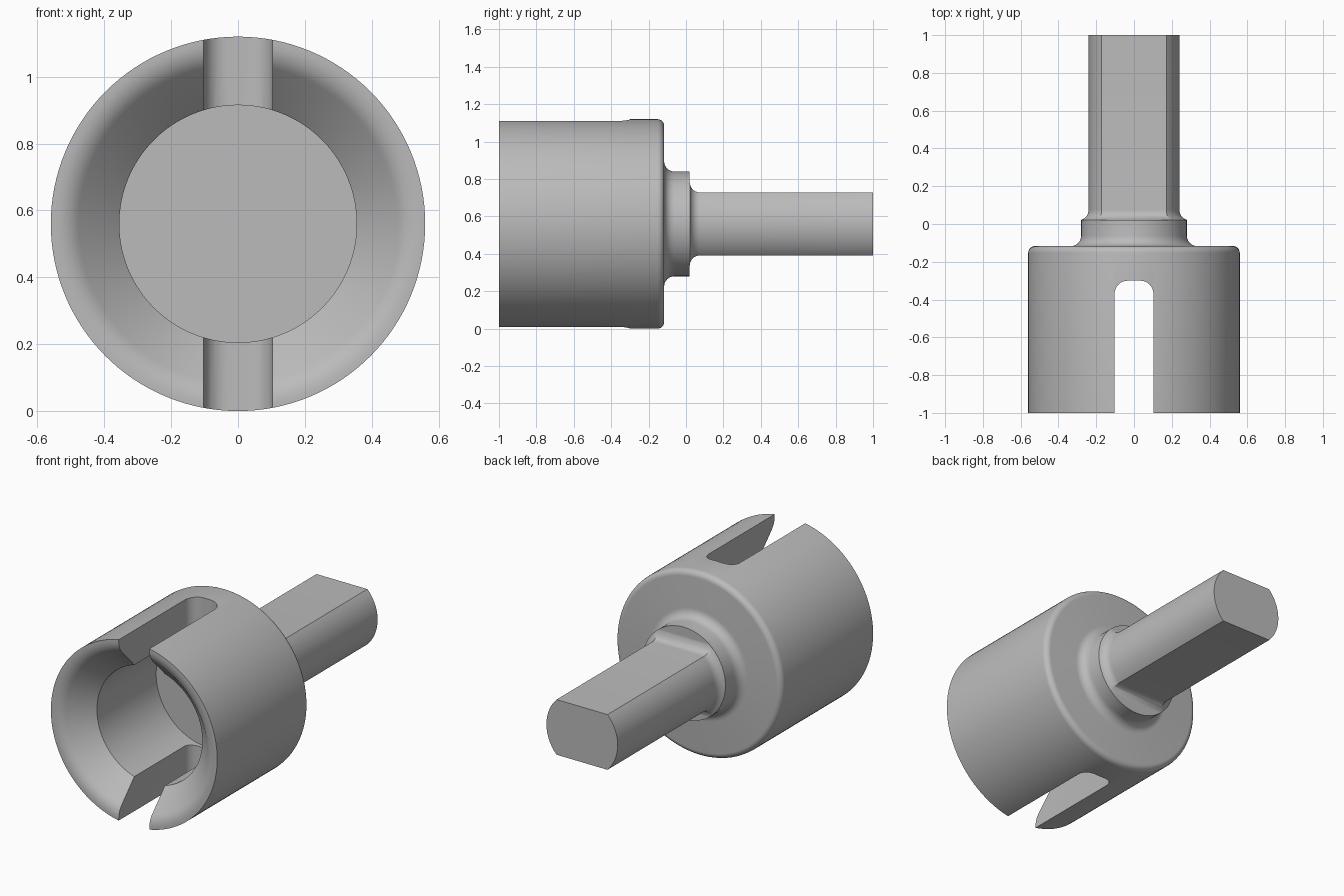
import bpy
import bmesh
from math import asin, cos, sin, pi, radians
from mathutils import Matrix

CENTRE = 0.56      # height of the turning axis

cube = bpy.data.objects.get("Cube")
if cube:
    bpy.data.objects.remove(cube, do_unlink=True)

steel = bpy.data.materials.new("grey steel")
steel.use_nodes = True
steel.diffuse_color = (0.5, 0.5, 0.5, 1)
steel.node_tree.nodes["Principled BSDF"].inputs["Base Color"].default_value = (0.5, 0.5, 0.5, 1)


def arc(cx, cy, r, start, end, steps):
    angles = [radians(start + (end - start) * i / steps) for i in range(steps + 1)]
    return [(cx + r * cos(a), cy + r * sin(a)) for a in angles]


def make_object(name, bm):
    bmesh.ops.recalc_face_normals(bm, faces=bm.faces)
    mesh = bpy.data.meshes.new(name)
    bm.to_mesh(mesh)
    bm.free()
    mesh.materials.append(steel)
    obj = bpy.data.objects.new(name, mesh)
    bpy.context.collection.objects.link(obj)
    return obj


def smooth(obj):
    bpy.ops.object.select_all(action="DESELECT")
    obj.select_set(True)
    bpy.context.view_layer.objects.active = obj
    bpy.ops.object.shade_smooth_by_angle(angle=radians(30))


# Turned socket with flared mouth, rounded shoulder and neck: (radius, y) profile
profile = [(0, -0.28), (0.355, -0.28), (0.355, -0.85)]
profile += arc(0.547, -0.90, 0.10, -135, -90, 6)
profile += [(0.56, -1)]
profile += arc(0.525, -0.152, 0.035, 0, 90, 6)
profile += arc(0.335, -0.062, 0.055, 270, 180, 6)
profile += [(0.28, 0.02), (0, 0.02)]

bm = bmesh.new()
verts = [bm.verts.new((r, y, 0)) for r, y in profile]
edges = [bm.edges.new(pair) for pair in zip(verts, verts[1:])]
bmesh.ops.spin(bm, geom=verts + edges, cent=(0, 0, 0), axis=(0, 1, 0),
               angle=2 * pi, steps=128)
bmesh.ops.remove_doubles(bm, verts=bm.verts, dist=1e-5)
bmesh.ops.translate(bm, verts=bm.verts, vec=(0, 0, CENTRE))
socket = make_object("slotted_socket", bm)

# Cutter for the round-cornered slot through both walls
outline = [(-0.103, -1.2), (0.103, -1.2)]
outline += arc(0.033, -0.37, 0.07, 0, 90, 8)
outline += arc(-0.033, -0.37, 0.07, 90, 180, 8)
bm = bmesh.new()
base = bm.faces.new([bm.verts.new((x, y, -0.2)) for x, y in outline])
top = bmesh.ops.extrude_face_region(bm, geom=[base])["geom"]
bmesh.ops.translate(bm, verts=[v for v in top if isinstance(v, bmesh.types.BMVert)],
                    vec=(0, 0, 1.6))
cutter = make_object("slot_cutter", bm)
cutter.hide_render = True

cut = socket.modifiers.new("slot", "BOOLEAN")
cut.operation = "DIFFERENCE"
cut.solver = "EXACT"
cut.object = cutter
bpy.context.view_layer.update()
evaluated = socket.evaluated_get(bpy.context.evaluated_depsgraph_get())
cut_mesh = bpy.data.meshes.new_from_object(evaluated)
socket.modifiers.clear()
socket.data = cut_mesh
bpy.data.objects.remove(cutter, do_unlink=True)
smooth(socket)


# Shaft with two flats, flared by a fillet where it meets the neck
def section(bm, y, offset):
    radius = min(0.24 + offset, 0.28)
    half = asin((0.168 + offset) / radius)
    steps = 24
    angles = [-half + 2 * half * i / steps for i in range(steps + 1)]
    angles += [a + pi for a in angles]
    return [bm.verts.new((radius * cos(a), y, radius * sin(a))) for a in angles]


FILLET = 0.055
bm = bmesh.new()
rings = []
for i in range(9):
    t = i / 8 * pi / 2
    rings.append(section(bm, 0.02 + FILLET * (1 - cos(t)), FILLET * (1 - sin(t))))
rings.append(section(bm, 1.0, 0))
for lower, upper in zip(rings, rings[1:]):
    count = len(lower)
    for i in range(count):
        j = (i + 1) % count
        bm.faces.new((lower[i], lower[j], upper[j], upper[i]))
bm.faces.new(rings[-1])
bm.transform(Matrix.Translation((0, 0, CENTRE)))
smooth(make_object("flatted_shaft", bm))
